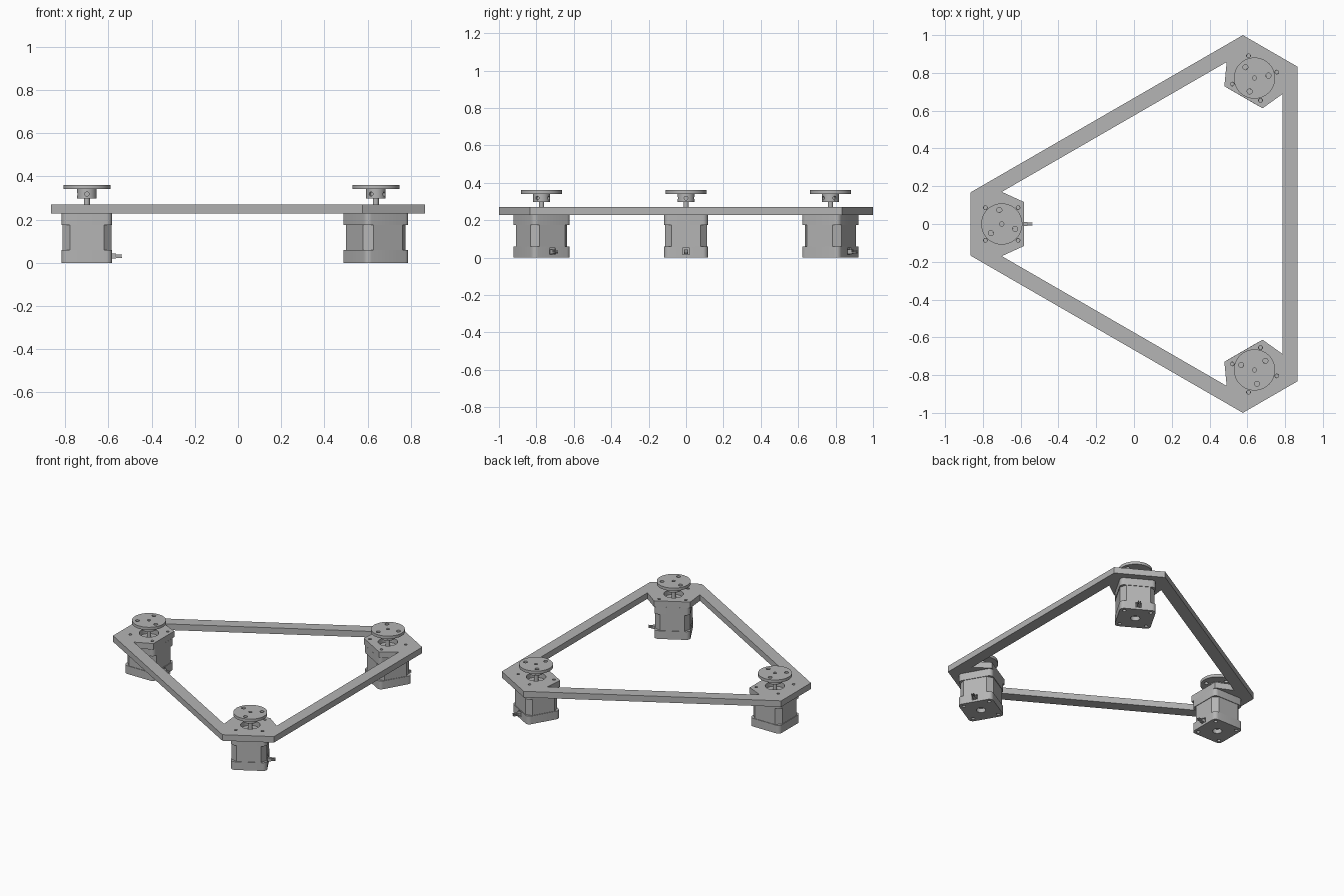
import bpy, bmesh
from math import radians, sin, cos, pi
from mathutils import Matrix, Vector

cube = bpy.data.objects.get("Cube")
if cube:
    bpy.data.objects.remove(cube, do_unlink=True)

grey = bpy.data.materials.new("plain_grey")
grey.use_nodes = True
colour = (0.46, 0.46, 0.46, 1)
grey.diffuse_color = colour
grey.node_tree.nodes["Principled BSDF"].inputs["Base Color"].default_value = colour


def prism(bm, outline, z0, z1):
    low = [bm.verts.new((x, y, z0)) for x, y in outline]
    high = [bm.verts.new((x, y, z1)) for x, y in outline]
    n = len(outline)
    bm.faces.new(low[::-1])
    bm.faces.new(high)
    for i in range(n):
        j = (i + 1) % n
        bm.faces.new((low[i], low[j], high[j], high[i]))


def circle(r, x=0, y=0, n=40):
    return [(x + r * cos(2 * pi * i / n), y + r * sin(2 * pi * i / n)) for i in range(n)]


def rounded_square(half, r, steps):
    # Corner arcs; a single step gives a straight chamfer
    pts = []
    for q in range(4):
        c = Matrix.Rotation(q * pi / 2, 2) @ Vector((half - r, half - r))
        for s in range(steps + 1):
            a = (q + s / steps) * pi / 2
            pts.append((c.x + r * cos(a), c.y + r * sin(a)))
    return pts


def box(bm, x0, x1, y0, y1, z0, z1):
    prism(bm, [(x0, y0), (x1, y0), (x1, y1), (x0, y1)], z0, z1)


def make(name, bm):
    bmesh.ops.recalc_face_normals(bm, faces=bm.faces)
    mesh = bpy.data.meshes.new(name)
    bm.to_mesh(mesh)
    bm.free()
    mesh.materials.append(grey)
    ob = bpy.data.objects.new(name, mesh)
    bpy.context.collection.objects.link(ob)
    return ob


def cut(ob, bm):
    # Boolean difference, baked into the mesh
    cutter = make("cutter", bm)
    cutter.hide_render = True
    mod = ob.modifiers.new("cut", "BOOLEAN")
    mod.operation, mod.solver, mod.object = "DIFFERENCE", "EXACT", cutter
    bpy.context.view_layer.update()
    deps = bpy.context.evaluated_depsgraph_get()
    baked = bpy.data.meshes.new_from_object(ob.evaluated_get(deps))
    ob.modifiers.clear()
    ob.data = baked
    bpy.data.objects.remove(cutter, do_unlink=True)


def smooth(ob):
    bpy.ops.object.select_all(action="DESELECT")
    ob.select_set(True)
    bpy.context.view_layer.objects.active = ob
    bpy.ops.object.shade_smooth_by_angle(angle=radians(30))


CENTRE, ARM = 0.192, 0.892
PLATE_LOW, PLATE_TOP = 0.227, 0.27
SCREW = 0.0865
screws = [(sx * SCREW, sy * SCREW) for sx in (-1, 1) for sy in (-1, 1)]


def three_fold(points):
    return [tuple(Matrix.Rotation(k * 2 * pi / 3, 2) @ Vector(p))
            for k in range(3) for p in points]


# Triangular frame with a motor pad in each corner
bm = bmesh.new()
prism(bm, three_fold([(-1.058, 0.167), (-1.058, -0.167)]), PLATE_LOW, PLATE_TOP)
frame = make("triangular_frame", bm)
bm = bmesh.new()
prism(bm, three_fold([(-0.892, 0.17), (-0.775, 0.117), (-0.775, -0.117), (-0.892, -0.17)]), 0.1, 0.4)
for x, y in three_fold([(-ARM, 0)]):
    prism(bm, circle(0.063, x, y), 0.1, 0.4)
for x, y in three_fold([(-ARM + x, y) for x, y in screws]):
    prism(bm, circle(0.01, x, y, 16), 0.1, 0.4)
cut(frame, bm)
frame.location.x = CENTRE
smooth(frame)

# Motor: two end caps around a chamfered core
bm = bmesh.new()
cap = rounded_square(0.1175, 0.028, 6)
prism(bm, cap, 0, 0.058)
prism(bm, cap, 0.175, PLATE_LOW)
motor = make("motor_caps", bm)
bm = bmesh.new()
prism(bm, circle(0.03), -0.1, 0.03)
for x, y in screws:
    prism(bm, circle(0.012, x, y, 16), -0.1, 0.015)
    prism(bm, circle(0.009, x, y, 16), 0.205, 0.3)
box(bm, 0.108, 0.2, -0.02, 0.02, 0.016, 0.05)
cut(motor, bm)

bm = bmesh.new()
prism(bm, rounded_square(0.1135, 0.035, 1), 0.058, 0.175)
core = make("motor_core", bm)

# Pilot boss and shaft
bm = bmesh.new()
prism(bm, circle(0.06), PLATE_LOW, 0.238)
prism(bm, circle(0.014, n=24), 0.238, 0.352)
shaft = make("motor_shaft", bm)

# Socket with pins
bm = bmesh.new()
box(bm, 0.106, 0.135, -0.011, 0.011, 0.02, 0.042)
for y in (-0.006, 0.006):
    for z in (0.026, 0.036):
        box(bm, 0.13, 0.162, y - 0.003, y + 0.003, z - 0.003, z + 0.003)
socket = make("motor_socket", bm)

# Mounting hub: collar with set screw holes
bm = bmesh.new()
prism(bm, circle(0.045), 0.298, 0.343)
collar = make("hub_collar", bm)
bm = bmesh.new()
prism(bm, circle(0.0145, n=24), 0.2, 0.4)
for k in range(4):
    hole = bmesh.ops.create_cone(bm, cap_ends=True, segments=16, radius1=0.01, radius2=0.01, depth=0.03)
    turn = Matrix.Rotation(k * pi / 2, 4, "Z") @ Matrix.Translation((0.045, 0, 0.318))
    bmesh.ops.transform(bm, matrix=turn @ Matrix.Rotation(pi / 2, 4, "Y"), verts=hole["verts"])
cut(collar, bm)

# Hub disc with rounded rim and three bolt holes
bm = bmesh.new()
prism(bm, circle(0.109, n=64), 0.341, 0.361)
rims = [e for e in bm.edges if abs(e.verts[0].co.z - e.verts[1].co.z) < 0.001]
bmesh.ops.bevel(bm, geom=rims, offset=0.004, segments=2, profile=0.5, affect="EDGES")
disc = make("hub_disc", bm)
bm = bmesh.new()
prism(bm, circle(0.011, n=24), 0.353, 0.4)
for k in range(3):
    a = radians(100 + 120 * k)
    prism(bm, circle(0.0135, 0.075 * cos(a), 0.075 * sin(a), 24), 0.3, 0.4)
cut(disc, bm)

parts = [motor, core, shaft, socket, collar, disc]
for ob in parts:
    smooth(ob)

# Place the three units: corner angle, motor turn, hub turn
units = [("right", 180, 0, 0), ("front", 300, 30, 60), ("back", 60, 60, 30)]
for place, corner, motor_turn, hub_turn in units:
    for ob in parts:
        unit = ob if place == "right" else ob.copy()
        if unit is not ob:
            bpy.context.collection.objects.link(unit)
        a = radians(corner)
        unit.location = (CENTRE + ARM * cos(a), ARM * sin(a), 0)
        is_hub = ob in (collar, disc)
        unit.rotation_euler.z = radians(hub_turn if is_hub else motor_turn)
        unit.name = place + "_" + ob.data.name.split(".")[0]
